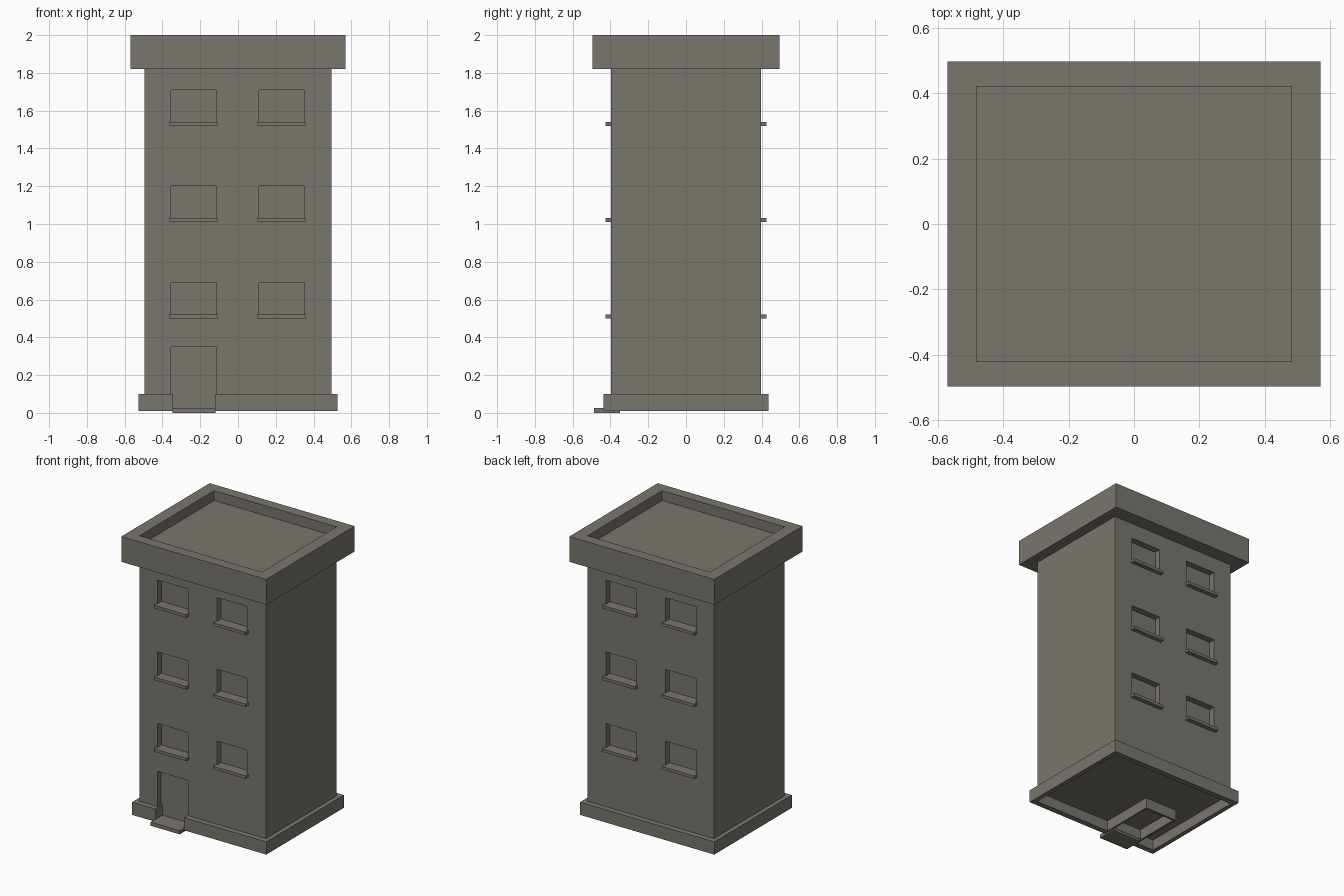
import bpy

if "Cube" in bpy.data.objects:
    bpy.data.objects.remove(bpy.data.objects["Cube"])

mat = bpy.data.materials.new("warm grey stone")
mat.diffuse_color = (0.19, 0.18, 0.153, 1)
mat.use_nodes = True
mat.node_tree.nodes["Principled BSDF"].inputs["Base Color"].default_value = mat.diffuse_color


def box(name, x0, x1, y0, y1, z0, z1):
    """Axis-aligned block given by its limits."""
    v = [(x, y, z) for x in (x0, x1) for y in (y0, y1) for z in (z0, z1)]
    f = [(0, 1, 3, 2), (4, 6, 7, 5), (0, 4, 5, 1),
         (2, 3, 7, 6), (0, 2, 6, 4), (1, 5, 7, 3)]
    me = bpy.data.meshes.new(name)
    me.from_pydata(v, [], f)
    me.materials.append(mat)
    ob = bpy.data.objects.new(name, me)
    bpy.context.collection.objects.link(ob)
    return ob


def cut(target, *limits):
    """Subtract a block from the target and remove the cutter."""
    cutter = box("cutter", *limits)
    cutter.hide_render = True
    m = target.modifiers.new("cut", 'BOOLEAN')
    m.operation = 'DIFFERENCE'
    m.solver = 'EXACT'
    m.object = cutter
    bpy.context.view_layer.objects.active = target
    bpy.ops.object.modifier_apply(modifier=m.name)
    bpy.data.objects.remove(cutter)


BX, BY = 0.496, 0.396      # half size of the tower
DEPTH = 0.045              # depth of window and door recesses

# Tower walls with door recess
walls = box("walls", -BX, BX, -BY, BY, 0.09, 1.85)
cut(walls, -0.355, -0.117, -0.6, -BY + DEPTH, -0.1, 0.35)

# Windows and sills on front and back
for s, side in ((-1, "front"), (1, "back")):
    for i in range(3):
        z = 0.50 + 0.51 * i
        for cx in (-0.235, 0.231):
            ya, yb = sorted((s * (BY - DEPTH), s * 0.6))
            cut(walls, cx - 0.119, cx + 0.119, ya, yb, z + 0.004, z + 0.19)
            ya, yb = sorted((s * (BY - DEPTH - 0.005), s * 0.427))
            box(side + "_window_sill", cx - 0.127, cx + 0.127, ya, yb, z, z + 0.021)

# Roof block with sunken top
roof = box("roof_parapet", -0.57, 0.57, -0.496, 0.496, 1.82, 2.0)
cut(roof, -0.481, 0.481, -0.42, 0.42, 1.93, 2.2)

# Plinth, hollow from below, with a doorway gap
plinth = box("plinth", -0.528, 0.528, -0.436, 0.436, 0.01, 0.10)
cut(plinth, -BX, BX, -BY, BY, -0.1, 0.085)
cut(plinth, -0.345, -0.12, -0.6, -BY + DEPTH, -0.1, 0.2)

# Passage walls under the floor behind the door
box("passage_wall_left", -0.36, -0.345, -0.41, 0.0, 0.01, 0.09)
box("passage_wall_right", -0.12, -0.105, -0.41, 0.0, 0.01, 0.09)
box("passage_wall_end", -0.345, -0.12, -0.015, 0.0, 0.01, 0.09)

# Door panel and doorstep
box("door", -0.355, -0.117, -BY + DEPTH - 0.004, -BY + DEPTH + 0.004, 0.015, 0.35)
box("doorstep", -0.347, -0.118, -0.486, -0.35, 0.0, 0.026)
